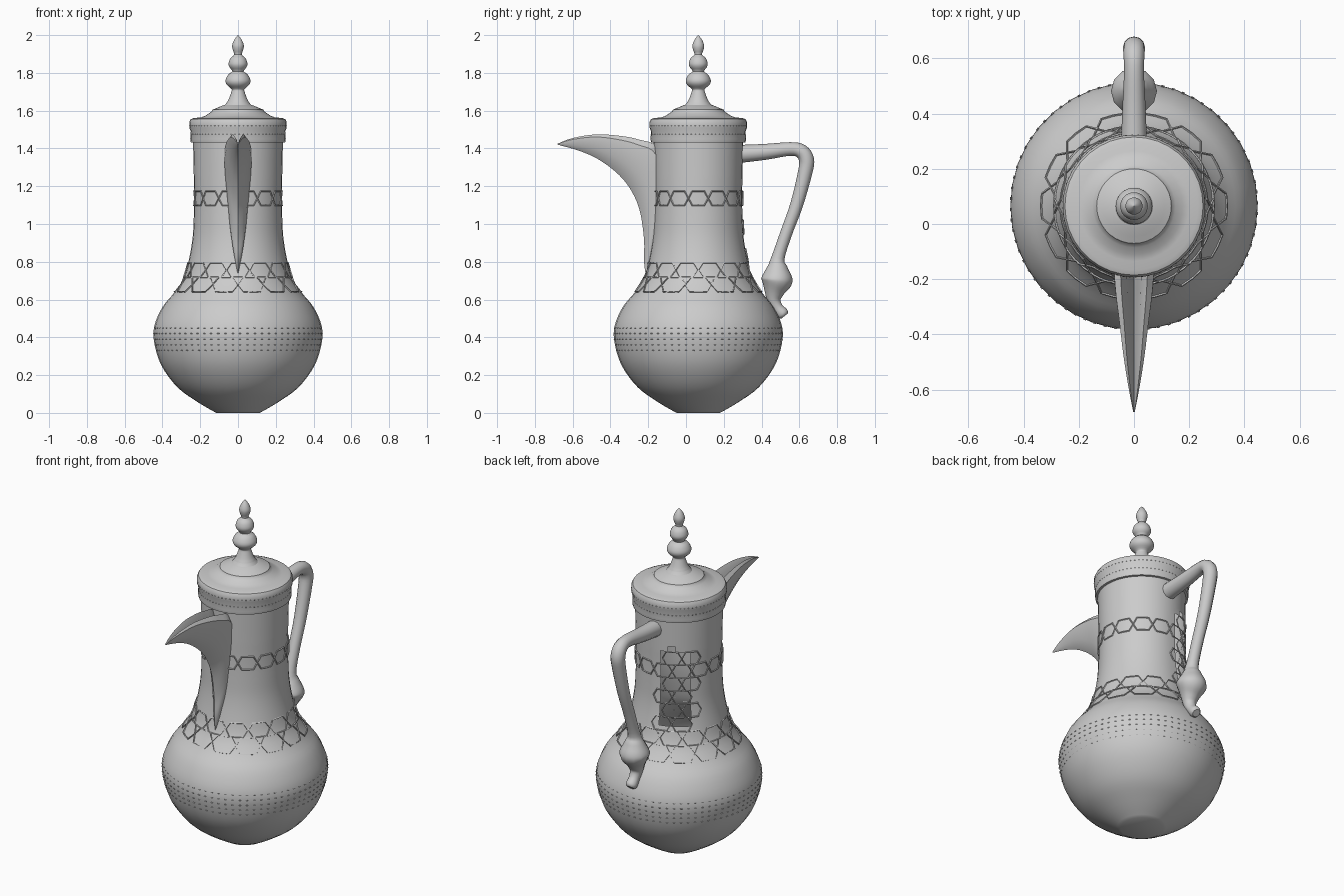
import bpy, bmesh, math
from mathutils import Vector

if "Cube" in bpy.data.objects:
    bpy.data.objects.remove(bpy.data.objects["Cube"])

AXIS_Y = 0.065  # pot axis, set back from the spout
SEGS = 36

metal = bpy.data.materials.new("grey_metal")
metal.use_nodes = True
metal.diffuse_color = (0.6, 0.6, 0.6, 1)
metal.node_tree.nodes["Principled BSDF"].inputs["Base Color"].default_value = (0.6, 0.6, 0.6, 1)


def smooth_points(points, steps):
    """Catmull-Rom through tuples of any length."""
    pts = [Vector(p) for p in points]
    pts = [pts[0]] + pts + [pts[-1]]
    out = []
    for a, b, c, d in zip(pts, pts[1:], pts[2:], pts[3:]):
        for i in range(steps):
            t = i / steps
            out.append(0.5 * (2 * b + (c - a) * t + (2 * a - 5 * b + 4 * c - d) * t ** 2
                              + (3 * b - a - 3 * c + d) * t ** 3))
    return out + [pts[-1]]


def finish(obj, angle=35):
    if not obj.data.materials:
        obj.data.materials.append(metal)
    bpy.ops.object.select_all(action="DESELECT")
    obj.select_set(True)
    bpy.context.view_layer.objects.active = obj
    if obj.type == "CURVE":
        bpy.ops.object.convert(target="MESH")
    bpy.ops.object.shade_smooth_by_angle(angle=math.radians(angle))


def link_mesh(name, bm):
    bmesh.ops.recalc_face_normals(bm, faces=bm.faces)
    mesh = bpy.data.meshes.new(name)
    bm.to_mesh(mesh)
    bm.free()
    obj = bpy.data.objects.new(name, mesh)
    bpy.context.collection.objects.link(obj)
    finish(obj)


def on_ring(r, angle, z):
    return Vector((r * math.cos(angle), AXIS_Y + r * math.sin(angle), z))


def lathe(name, profile, cap_first=False, cap_last=False, skip=None):
    bm = bmesh.new()
    rings = [[bm.verts.new(on_ring(max(r, 0.001), math.tau * i / SEGS, z))
              for i in range(SEGS)] for r, z in profile]
    for low, high in zip(rings, rings[1:]):
        for i in range(SEGS):
            j = (i + 1) % SEGS
            bm.faces.new((low[i], low[j], high[j], high[i]))
    if cap_first:
        bm.faces.new(rings[0][::-1])
    if cap_last:
        bm.faces.new(rings[-1])
    bmesh.ops.recalc_face_normals(bm, faces=bm.faces)
    if skip:
        bmesh.ops.delete(bm, geom=[f for f in bm.faces if skip(f.calc_center_median())],
                         context="FACES")
    link_mesh(name, bm)


def in_window(p):
    a = math.degrees(math.atan2(p.y - AXIS_Y, p.x))
    return (100 < a < 140 and 0.83 < p.z < 1.25) or (110 < a < 120 and 1.2 < p.z < 1.29)


# Body: round belly, slim neck, open window beside the handle
body_profile = smooth_points([
    (0.115, 0), (0.21, 0.055), (0.32, 0.135), (0.405, 0.25), (0.443, 0.37), (0.443, 0.46),
    (0.40, 0.56), (0.335, 0.64), (0.285, 0.72), (0.258, 0.82), (0.24, 0.93), (0.234, 1.04),
    (0.232, 1.15), (0.234, 1.25), (0.235, 1.30), (0.238, 1.44)], 4)
lathe("pot_body", body_profile, cap_first=True, skip=in_window)

# Lid: rounded collar and stepped dome
lathe("lid", [(0.236, 1.43), (0.25, 1.432), (0.253, 1.45), (0.25, 1.49), (0.258, 1.51),
              (0.258, 1.54), (0.25, 1.555), (0.232, 1.562), (0.2, 1.563), (0.175, 1.572),
              (0.15, 1.588), (0.138, 1.597), (0.135, 1.605), (0.11, 1.615), (0.08, 1.628),
              (0.065, 1.632), (0.05, 1.66)])

# Finial: flared stem, two beads and a pointed bud
lathe("lid_finial", smooth_points([
    (0.07, 1.63), (0.052, 1.655), (0.035, 1.7), (0.035, 1.715), (0.06, 1.738), (0.066, 1.763),
    (0.05, 1.793), (0.03, 1.808), (0.045, 1.83), (0.05, 1.85), (0.04, 1.878), (0.02, 1.897),
    (0.027, 1.92), (0.031, 1.945), (0.02, 1.975), (0.001, 2.0)], 3), cap_last=True)

# Spout: stations of rim y, rim z, keel y, keel z, half width
stations = smooth_points([
    (-0.68, 1.425, -0.68, 1.42, 0.003), (-0.6, 1.455, -0.566, 1.388, 0.02),
    (-0.48, 1.474, -0.46, 1.34, 0.04), (-0.36, 1.468, -0.355, 1.26, 0.055),
    (-0.25, 1.447, -0.286, 1.17, 0.069), (-0.15, 1.40, -0.243, 1.063, 0.075),
    (-0.13, 1.2, -0.222, 0.915, 0.06), (-0.15, 1.0, -0.222, 0.8, 0.04),
    (-0.18, 0.8, -0.21, 0.71, 0.004)], 4)
half = [(0.35, 0.15), (0.7, 0.4), (0.95, 0.75), (0.95, 0.9), (0.65, 1), (0.35, 0.85), (0.15, 0.6)]
section = [(0, 0)] + half + [(0, 0.45)] + [(-x, h) for x, h in reversed(half)]
bm = bmesh.new()
rings = []
for ry, rz, ky, kz, w in stations:
    rings.append([bm.verts.new((x * w, ky + (ry - ky) * h, kz + (rz - kz) * h)) for x, h in section])
for a, b in zip(rings, rings[1:]):
    for i in range(len(section)):
        j = (i + 1) % len(section)
        bm.faces.new((a[i], a[j], b[j], b[i]))
bm.faces.new(rings[0])
bm.faces.new(rings[-1][::-1])
link_mesh("spout", bm)


def tube_curve(name, paths, depth, resolution):
    """Each path is a list of (point, radius)."""
    data = bpy.data.curves.new(name, "CURVE")
    data.dimensions = "3D"
    data.bevel_depth = depth
    data.bevel_resolution = resolution
    data.use_fill_caps = True
    for path in paths:
        spline = data.splines.new("POLY")
        spline.points.add(len(path) - 1)
        for target, (p, r) in zip(spline.points, path):
            target.co = (*p, 1)
            target.radius = r
    obj = bpy.data.objects.new(name, data)
    bpy.context.collection.objects.link(obj)
    finish(obj)


# Handle: arm, bend, long grip, bulb and curled foot (y, z, radius)
grip = smooth_points([
    (0.27, 1.37, 0.048), (0.42, 1.382, 0.042), (0.55, 1.397, 0.036), (0.61, 1.385, 0.038),
    (0.638, 1.34, 0.04), (0.63, 1.27, 0.038), (0.585, 1.1, 0.034), (0.53, 0.95, 0.032),
    (0.487, 0.82, 0.035), (0.483, 0.77, 0.055), (0.482, 0.72, 0.08), (0.479, 0.69, 0.08),
    (0.468, 0.64, 0.053), (0.466, 0.595, 0.036), (0.485, 0.555, 0.03), (0.512, 0.525, 0.032),
    (0.522, 0.513, 0.022)], 4)
tube_curve("handle", [[((0, y, z), r) for y, z, r in grip]], 1, 4)


def body_radius(z):
    for (r0, z0), (r1, z1) in zip(body_profile, body_profile[1:]):
        if z0 <= z <= z1:
            return r0 + (r1 - r0) * (z - z0) / (z1 - z0)
    return 0.238


# Lattice: rows of staggered hexagons hugging the neck, filled in across the window
CELLS = 14
STEP = math.tau / CELLS
hexagon = [(-0.5, 0), (-0.3, 0.5), (0, 0.5), (0.3, 0.5), (0.5, 0), (0.3, -0.5), (0, -0.5),
           (-0.3, -0.5), (-0.5, 0)]
paths = []
for row in range(8):
    z_mid = 0.68 + row * 0.076
    for k in range(CELLS):
        mid = -math.pi / 2 + (k + 0.5 * (row + 1)) * STEP
        window_row = 100 < math.degrees(mid) % 360 < 142
        if row not in (0, 1, 6) and not window_row:
            continue
        path = []
        for u, v in hexagon:
            z = z_mid + v * 0.076
            path.append((on_ring(body_radius(z) + 0.003, mid + u * STEP, z), 1))
        paths.append(path)
tube_curve("neck_lattice", paths, 0.004, 0)

# Small dashes ringing the belly and the lid collar
dashes = []
rows = [(0.33 + 0.03 * i, body_radius(0.33 + 0.03 * i)) for i in range(5)]
rows += [(1.475, 0.25), (1.52, 0.257)]
for z, r in rows:
    for k in range(72):
        a = math.tau * (k + 0.3) / 72
        dashes.append([(on_ring(r, a + s * 0.012, z), 1) for s in (-1, 1)])
tube_curve("dotted_rings", dashes, 0.002, 0)
